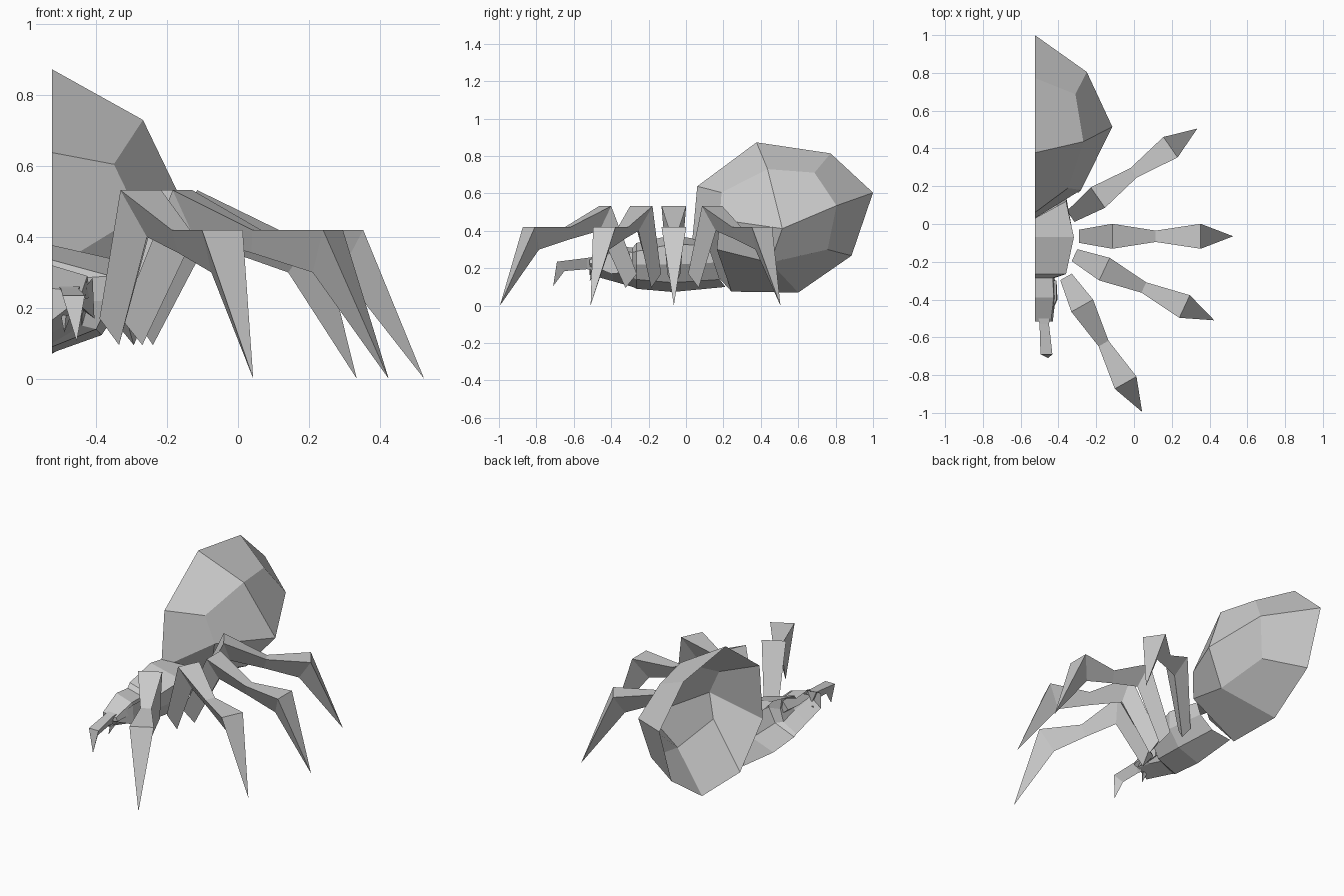
import bpy, bmesh, math
from mathutils import Vector

if "Cube" in bpy.data.objects:
    bpy.data.objects.remove(bpy.data.objects["Cube"])

MID = -0.525  # plane along which the body is halved and left open

grey = bpy.data.materials.new("light_grey")
grey.use_nodes = True
grey.diffuse_color = (0.6, 0.6, 0.6, 1)
grey.node_tree.nodes["Principled BSDF"].inputs["Base Color"].default_value = (0.6, 0.6, 0.6, 1)


def finish(name, bm):
    bmesh.ops.recalc_face_normals(bm, faces=bm.faces)
    # Open shells: make sure the sides face outward
    side = max(bm.faces, key=lambda f: f.calc_center_median().x)
    if side.normal.x < 0:
        bmesh.ops.reverse_faces(bm, faces=bm.faces)
    mesh = bpy.data.meshes.new(name)
    bm.to_mesh(mesh)
    bm.free()
    mesh.materials.append(grey)
    obj = bpy.data.objects.new(name, mesh)
    bpy.context.collection.objects.link(obj)


def loft(name, rings, closed, tip=None, cap_start=True, cap_end=False):
    """Skin rings of equal point count, optionally ending in a point."""
    bm = bmesh.new()
    loops = [[bm.verts.new(p) for p in ring] for ring in rings]
    n = len(loops[0])
    steps = range(n if closed else n - 1)
    for a, b in zip(loops, loops[1:]):
        for i in steps:
            j = (i + 1) % n
            bm.faces.new((a[i], a[j], b[j], b[i]))
    if tip:
        t = bm.verts.new(tip)
        for i in steps:
            bm.faces.new((loops[-1][i], loops[-1][(i + 1) % n], t))
    if cap_start:
        bm.faces.new(loops[0])
    if cap_end:
        bm.faces.new(loops[-1])
    finish(name, bm)


# Abdomen: a half dome of an outer ring, an inner ring and a pole
outer = [(0.06, 0.638), (0.377, 0.873), (0.773, 0.814), (1.0, 0.604),
         (0.885, 0.267), (0.60, 0.07), (0.243, 0.075), (0.03, 0.31)]
inner = [(-0.35, 0.19, 0.605), (-0.268, 0.436, 0.73), (-0.31, 0.687, 0.711),
         (-0.25, 0.805, 0.535), (-0.30, 0.757, 0.30), (-0.26, 0.45, 0.23),
         (-0.295, 0.165, 0.30), (-0.28, 0.18, 0.46)]
bm = bmesh.new()
out_v = [bm.verts.new((MID, y, z)) for y, z in outer]
in_v = [bm.verts.new(p) for p in inner]
pole = bm.verts.new((-0.115, 0.515, 0.412))
for i in range(8):
    j = (i + 1) % 8
    bm.faces.new((out_v[i], out_v[j], in_v[j], in_v[i]))
    if i % 2:
        bm.faces.new((in_v[i], in_v[j], in_v[(i + 2) % 8], pole))
finish("abdomen", bm)


def body_ring(y, top, shoulder_x, shoulder_z, side_x, side_z, low_x, bottom):
    return [(MID, y, top), (shoulder_x, y, shoulder_z), (side_x, y, side_z),
            (low_x, y, bottom + 0.05), (MID, y, bottom)]


# Thorax: half shell, its slanted rear edge resting against the abdomen
loft("thorax", [
    [(MID, 0.03, 0.36), (-0.36, 0.12, 0.32), (-0.36, 0.15, 0.23),
     (-0.42, 0.18, 0.14), (MID, 0.21, 0.10)],
    body_ring(-0.07, 0.377, -0.318, 0.33, -0.32, 0.22, -0.385, 0.073),
    body_ring(-0.265, 0.335, -0.36, 0.29, -0.36, 0.22, -0.40, 0.09),
    body_ring(-0.285, 0.31, -0.43, 0.285, -0.42, 0.22, -0.44, 0.10)],
    False, cap_start=False)

# Head: half shell with an underside rising to the front
loft("head", [
    body_ring(-0.285, 0.31, -0.43, 0.285, -0.42, 0.22, -0.44, 0.10),
    body_ring(-0.39, 0.32, -0.425, 0.29, -0.415, 0.23, -0.44, 0.13),
    body_ring(-0.515, 0.255, -0.44, 0.245, -0.43, 0.225, -0.46, 0.165)],
    False, cap_start=False, cap_end=True)

# Legs: one triangular section shape swung around the thorax
# Each section: top distance, top height, half width, ridge distance, ridge height
sections = [(0.0, 0.17, 0.035, 0.05, 0.095), (0.175, 0.532, 0.066, 0.21, 0.40),
            (0.405, 0.42, 0.03, 0.39, 0.355), (0.643, 0.42, 0.066, 0.58, 0.30)]
legs = {"front_leg": ((-0.36, -0.28), (0.043, -0.995)),
        "second_leg": ((-0.315, -0.165), (0.425, -0.51)),
        "third_leg": ((-0.29, -0.065), (0.525, -0.065)),
        "rear_leg": ((-0.335, 0.04), (0.335, 0.505))}
for name, (start, end) in legs.items():
    a, b = Vector((*start, 0)), Vector((*end, 0))
    d = (b - a).normalized()
    s = Vector((-d.y, d.x, 0))
    up = Vector((0, 0, 1))
    rings = [(a + d * t + s * w + up * z, a + d * t - s * w + up * z, a + d * rt + up * rz)
             for t, z, w, rt, rz in sections]
    loft(name, rings, True, tip=b)

# Feeler: short bent arm with a pointed end
loft("feeler", [
    [(-0.505, -0.50, 0.26), (-0.445, -0.50, 0.26), (-0.475, -0.50, 0.19)],
    [(-0.50, -0.53, 0.255), (-0.45, -0.53, 0.255), (-0.475, -0.53, 0.195)],
    [(-0.495, -0.69, 0.235), (-0.432, -0.69, 0.235), (-0.465, -0.65, 0.185)]],
    True, tip=(-0.455, -0.71, 0.105))

# Feeler hip: wedge on the side of the head
loft("feeler_hip", [
    [(-0.41, -0.30, 0.28), (-0.41, -0.30, 0.18), (-0.46, -0.30, 0.22)],
    [(-0.41, -0.40, 0.285), (-0.405, -0.40, 0.17), (-0.46, -0.40, 0.21)]],
    True, tip=(-0.46, -0.52, 0.22))

# Fang: small spike under the mouth
loft("fang", [
    [(-0.50, -0.48, 0.18), (-0.47, -0.48, 0.18), (-0.485, -0.51, 0.18)]],
    True, tip=(-0.49, -0.515, 0.13))
